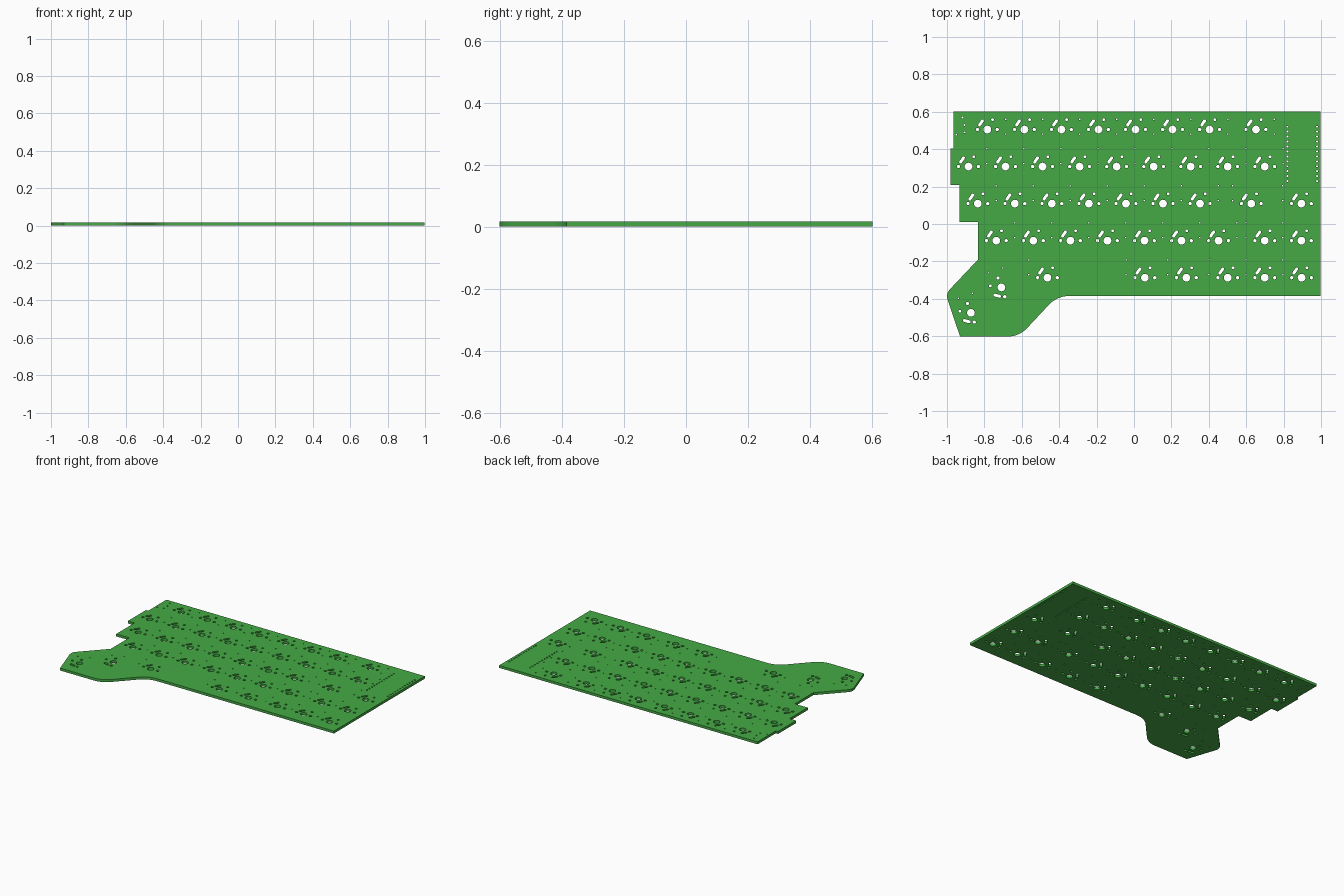
import bpy, bmesh
from math import cos, sin, pi, radians, atan2
from mathutils import Vector

if "Cube" in bpy.data.objects:
    bpy.data.objects.remove(bpy.data.objects["Cube"])

THICK = 0.017
PITCH = 0.198

curve = bpy.data.curves.new("board_profile", 'CURVE')
curve.dimensions = '2D'
curve.fill_mode = 'BOTH'
curve.extrude = THICK / 2


def loop(points):
    s = curve.splines.new('POLY')
    s.points.add(len(points) - 1)
    for p, (x, y) in zip(s.points, points):
        p.co = (x, y, 0, 1)
    s.use_cyclic_u = True


def circle(x, y, r, n):
    loop([(x + r * cos(2 * pi * i / n), y + r * sin(2 * pi * i / n)) for i in range(n)])


def slot(a, b, r, n=8):
    # Rounded slot between two end centres
    t = atan2(b[1] - a[1], b[0] - a[0])
    pts = []
    for c, start in ((b, t - pi / 2), (a, t + pi / 2)):
        pts += [(c[0] + r * cos(start + pi * i / n), c[1] + r * sin(start + pi * i / n))
                for i in range(n + 1)]
    loop(pts)


def outline(corners, n=10):
    # Corner = (x, y, tangent length); rounded where the length is not zero
    pts = []
    for i, (x, y, t) in enumerate(corners):
        p = Vector((x, y))
        if t == 0:
            pts.append((x, y))
            continue
        a = p + (Vector(corners[i - 1][:2]) - p).normalized() * t
        b = p + (Vector(corners[(i + 1) % len(corners)][:2]) - p).normalized() * t
        for k in range(n + 1):
            u = k / n
            pts.append(tuple(a * (1 - u) ** 2 + p * 2 * u * (1 - u) + b * u * u))
    loop(pts)


def switch(x, y, angle, diode):
    # Stem hole, two peg holes, pin hole, pin slot and two diode holes
    c, s = cos(radians(angle)), sin(radians(angle))

    def at(u, v):
        return x + u * c - v * s, y + u * s + v * c
    circle(x, y, 0.0208, 28)
    for u in (-0.0528, 0.0528):
        circle(*at(u, 0), 0.0089, 14)
    circle(*at(0.028, 0.0528), 0.0078, 14)
    slot(at(-0.042, 0.0245), at(-0.0265, 0.0465), 0.0078)
    for d in diode:
        circle(*at(*d), 0.0042, 8)


# Board edge
outline([
    (-0.965, 0.602, 0), (-0.965, 0.404, 0), (-0.982, 0.404, 0), (-0.982, 0.208, 0),
    (-0.932, 0.208, 0), (-0.932, 0.010, 0), (-0.834, 0.010, 0), (-0.834, -0.190, 0),
    (-1.007, -0.373, 0.035), (-0.930, -0.602, 0), (-0.614, -0.602, 0.065),
    (-0.411, -0.385, 0.065), (0.998, -0.385, 0), (0.998, 0.602, 0)])

# Key rows: regular run (start, count) plus extra keys
rows = [
    (-0.784, 7, [0.652]),
    (-0.885, 9, []),
    (-0.835, 7, [0.627, 0.895]),
    (-0.736, 7, [0.699, 0.895]),
    (-0.463, 1, [0.058, 0.280, 0.501, 0.699, 0.896]),
]
for r, (x0, count, extra) in enumerate(rows):
    for i, x in enumerate([x0 + PITCH * k for k in range(count)] + extra):
        # Diodes sit right of the regular keys and left of the others
        dx = -0.1 if r == 4 or (r > 0 and i >= count) else 0.098
        top = 0.055 if r == 0 else 0.095
        switch(x, 0.505 - PITCH * r, 0, ((dx, top), (dx, top - 0.079)))

# Two turned thumb keys
for x, y in ((-0.709, -0.339), (-0.872, -0.475)):
    switch(x, y, 110, ((0.0955, 0.036), (0.0955, -0.043)))

# Controller header holes
for i in range(12):
    for x in (0.820, 0.979):
        circle(x, 0.520 - 0.0264 * i, 0.0055, 10)

# Cable socket holes
for x, y in ((-0.917, 0.57), (-0.906, 0.53), (-0.906, 0.49), (-0.950, 0.478)):
    circle(x, y, 0.005, 10)

# Turn the filled profile into a clean mesh
temp = bpy.data.objects.new("board_profile", curve)
bpy.context.collection.objects.link(temp)
mesh = bpy.data.meshes.new_from_object(
    temp.evaluated_get(bpy.context.evaluated_depsgraph_get()))
bpy.data.objects.remove(temp)
bm = bmesh.new()
bm.from_mesh(mesh)
bmesh.ops.remove_doubles(bm, verts=bm.verts, dist=1e-5)
bmesh.ops.translate(bm, verts=bm.verts, vec=(0, 0, THICK / 2))
bmesh.ops.recalc_face_normals(bm, faces=bm.faces)
for f in bm.faces:
    f.smooth = False
bm.to_mesh(mesh)
bm.free()

# Green board
mat = bpy.data.materials.new("board_green")
mat.diffuse_color = (0.06, 0.4, 0.06, 1)
mat.use_nodes = True
mat.node_tree.nodes["Principled BSDF"].inputs["Base Color"].default_value = mat.diffuse_color
mesh.materials.clear()
mesh.materials.append(mat)
board = bpy.data.objects.new("circuit_board", mesh)
bpy.context.collection.objects.link(board)
